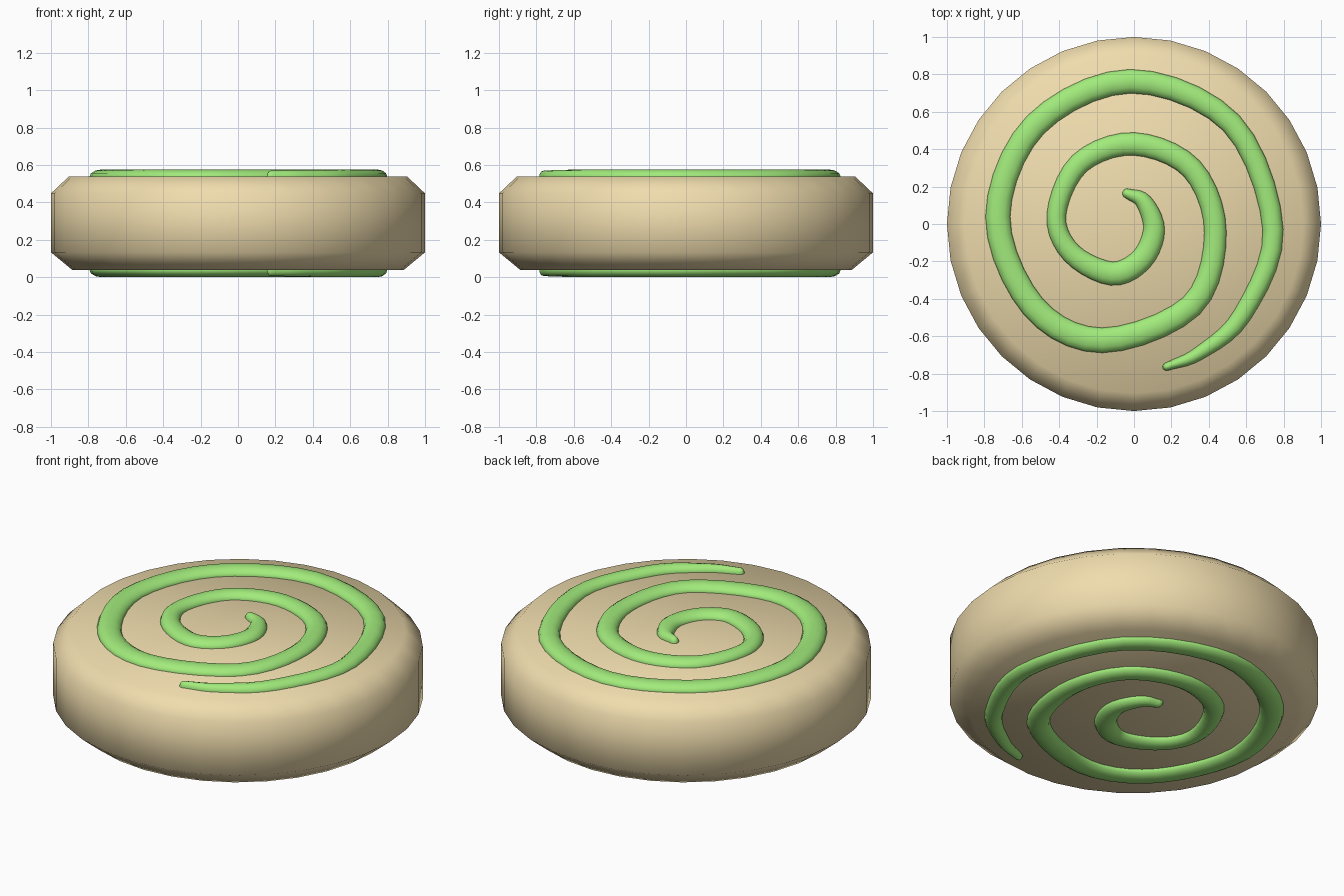
import bpy, bmesh, math
from mathutils import Vector

if "Cube" in bpy.data.objects:
    bpy.data.objects.remove(bpy.data.objects["Cube"])

MID = 0.288  # height of the horizontal symmetry plane


def finish(name, bm, color, angle):
    bmesh.ops.recalc_face_normals(bm, faces=bm.faces)
    mesh = bpy.data.meshes.new(name)
    bm.to_mesh(mesh)
    bm.free()
    ob = bpy.data.objects.new(name, mesh)
    bpy.context.collection.objects.link(ob)
    mat = bpy.data.materials.new(name + "_color")
    mat.diffuse_color = color
    mat.use_nodes = True
    mat.node_tree.nodes["Principled BSDF"].inputs["Base Color"].default_value = mat.diffuse_color
    mesh.materials.append(mat)
    bpy.ops.object.select_all(action='DESELECT')
    ob.select_set(True)
    bpy.context.view_layer.objects.active = ob
    bpy.ops.object.shade_smooth_by_angle(angle=math.radians(angle))
    ob.location.z = MID
    return ob


def skin(bm, rings):
    """Bridge a list of closed rings and cap both ends."""
    vs = [[bm.verts.new(p) for p in r] for r in rings]
    n = len(vs[0])
    for a, b in zip(vs, vs[1:]):
        for i in range(n):
            j = (i + 1) % n
            bm.faces.new((a[i], a[j], b[j], b[i]))
    bm.faces.new(vs[0])
    bm.faces.new(vs[-1])


# Disc body: 32-sided, chamfered rims
profile = [(0.885, -0.25), (1.0, -0.155), (1.0, 0.16), (0.905, 0.25)]
bm = bmesh.new()
skin(bm, [[(r * math.sin(math.tau * i / 32), r * math.cos(math.tau * i / 32), z)
           for i in range(32)] for r, z in profile])
finish("disc_body", bm, (0.87, 0.72, 0.42, 1), 60)

# Spiral path: x, y, half width
path = [(-0.035, 0.163, 0.027), (0.053, 0.118, 0.045), (0.107, -0.03, 0.058),
        (0.04, -0.19, 0.062), (-0.12, -0.265, 0.064), (-0.335, -0.155, 0.056),
        (-0.415, 0.05, 0.052), (-0.29, 0.325, 0.058), (0, 0.428, 0.062),
        (0.31, 0.295, 0.06), (0.435, -0.045, 0.06), (0.307, -0.438, 0.064),
        (-0.17, -0.622, 0.068), (-0.54, -0.44, 0.067), (-0.728, 0.04, 0.067),
        (-0.527, 0.53, 0.066), (-0.02, 0.763, 0.065), (0.52, 0.54, 0.06),
        (0.743, -0.03, 0.056), (0.58, -0.485, 0.05), (0.35, -0.69, 0.037),
        (0.175, -0.763, 0.022)]
pts = [Vector(p) for p in path]
pts = [2 * pts[0] - pts[1]] + pts + [2 * pts[-1] - pts[-2]]

# Smooth interpolation through the path points
STEPS = 5
samples = []
for i in range(1, len(pts) - 2):
    a, b, c, d = pts[i - 1:i + 3]
    for k in range(STEPS):
        t = k / STEPS
        samples.append(0.5 * (2 * b + (c - a) * t + (2 * a - 5 * b + 4 * c - d) * t * t
                              + (3 * b - a - 3 * c + d) * t ** 3))
samples.append(pts[-2])


def ring(p, tangent, width, height):
    side = Vector((-tangent.y, tangent.x))
    out = []
    for i in range(12):
        u = math.tau * i / 12
        s = width * math.cos(u)
        out.append((p.x + side.x * s, p.y + side.y * s, 0.248 + height * math.sin(u)))
    return out


# Icing spiral: flattened tube with rounded tips, mirrored onto the underside
rings = []
last = len(samples) - 1
for i, p in enumerate(samples):
    tan = (samples[min(i + 1, last)] - samples[max(i - 1, 0)]).xy.normalized()
    body = ring(p, tan, p.z, 0.04 * min(1, 0.7 + p.z * 6))
    caps = []
    if i in (0, last):
        sign = -1 if i == 0 else 1
        for u in (0.5, 1.0, 1.4):
            q = p.xy + tan * sign * p.z * math.sin(u)
            caps.append(ring(q, tan, p.z * math.cos(u), 0.034 * math.cos(u)))
    rings += caps[::-1] + [body] if i == 0 else [body] + caps
bm = bmesh.new()
skin(bm, rings)
spiral = finish("icing_spirals", bm, (0.36, 0.83, 0.2, 1), 60)
mirror = spiral.modifiers.new("underside", 'MIRROR')
mirror.use_axis = (False, False, True)
mirror.use_mirror_merge = False
